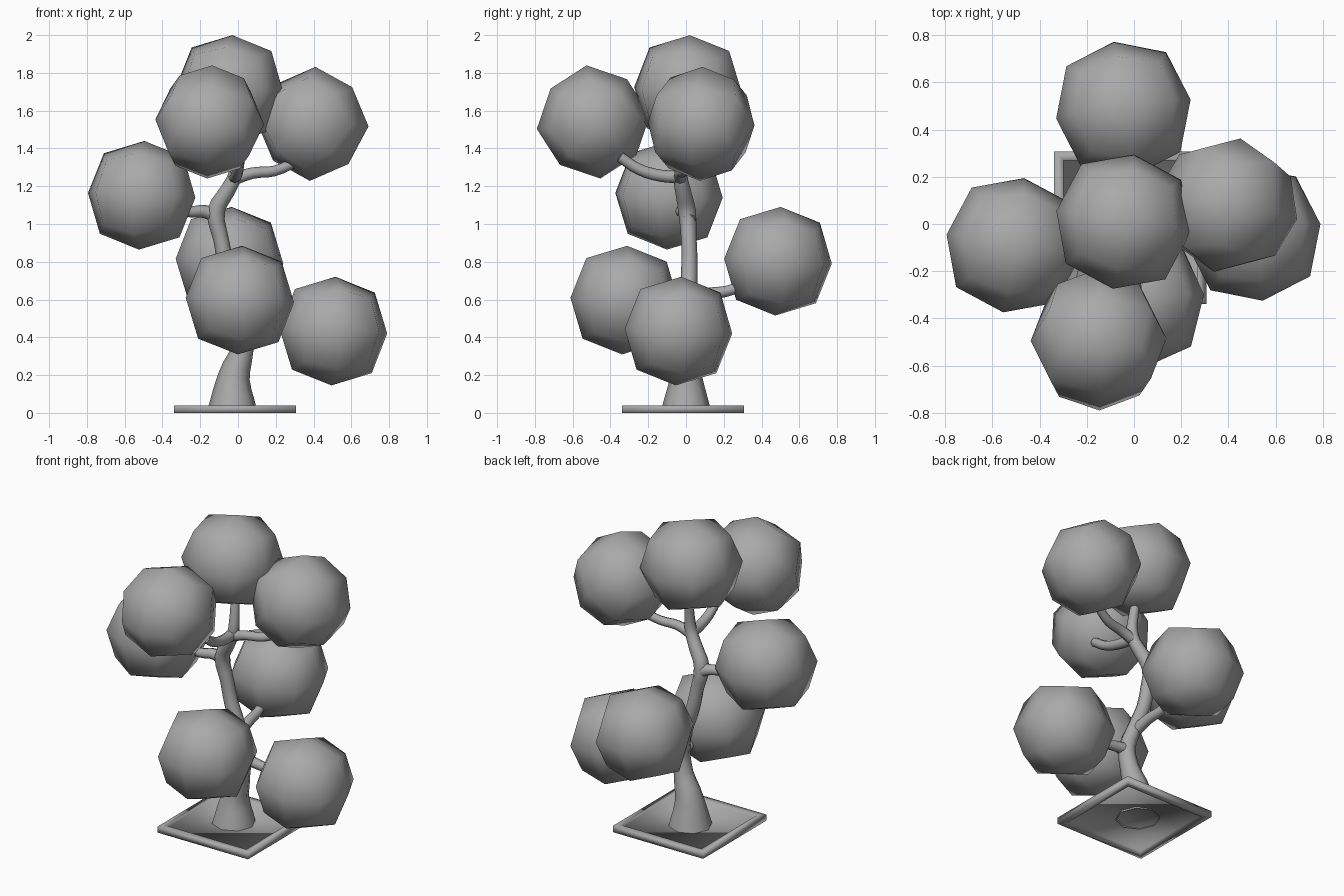
import bpy, bmesh, math

if "Cube" in bpy.data.objects:
    bpy.data.objects.remove(bpy.data.objects["Cube"])

# Mid-dark grey shared by all parts
GREY = bpy.data.materials.new("grey")
GREY.diffuse_color = (0.4, 0.4, 0.4, 1)
GREY.use_nodes = True
GREY.node_tree.nodes["Principled BSDF"].inputs["Base Color"].default_value = GREY.diffuse_color


def add_mesh(name, bm):
    me = bpy.data.meshes.new(name)
    bmesh.ops.recalc_face_normals(bm, faces=bm.faces)
    for f in bm.faces:
        f.smooth = True
    bm.to_mesh(me)
    bm.free()
    me.materials.append(GREY)
    ob = bpy.data.objects.new(name, me)
    bpy.context.collection.objects.link(ob)
    return ob


# Low-poly foliage ball: a cube split once and pushed out to a sphere
def foliage(name, centre, turn):
    bm = bmesh.new()
    bmesh.ops.create_cube(bm, size=2)
    bmesh.ops.subdivide_edges(bm, edges=bm.edges[:], cuts=1, use_grid_fill=True)
    radii = {1: 0.288, 2: 0.302, 3: 0.295}
    for v in bm.verts:
        axes = sum(abs(c) > 0.5 for c in v.co)
        v.co = v.co.normalized() * radii[axes]
    ob = add_mesh(name, bm)
    ob.location = centre
    ob.rotation_euler = [math.radians(a) for a in turn]


# Tapered eight-sided tube along points (x, y, z, radius)
def limb(name, points, caps=True):
    cu = bpy.data.curves.new(name, 'CURVE')
    cu.dimensions = '3D'
    cu.bevel_depth = 1
    cu.bevel_resolution = 2
    cu.resolution_u = 3
    cu.use_fill_caps = caps
    cu.materials.append(GREY)
    sp = cu.splines.new('BEZIER')
    sp.bezier_points.add(len(points) - 1)
    for bp, (x, y, z, r) in zip(sp.bezier_points, points):
        bp.co = (x, y, z)
        bp.radius = r
        bp.handle_left_type = bp.handle_right_type = 'AUTO'
    ob = bpy.data.objects.new(name, cu)
    bpy.context.collection.objects.link(ob)
    bpy.ops.object.select_all(action='DESELECT')
    ob.select_set(True)
    bpy.context.view_layer.objects.active = ob
    bpy.ops.object.convert(target='MESH')
    bpy.ops.object.shade_smooth_by_angle(angle=math.radians(60))


# Square base tray, recessed above and below, smooth shaded throughout
bm = bmesh.new()
corners = [(-1, -1), (1, -1), (1, 1), (-1, 1)]
section = [(0.284, 0.018), (0.284, 0), (0.323, 0), (0.323, 0.04), (0.284, 0.04), (0.284, 0.022)]
rings = [[bm.verts.new((-0.015 + a * h, -0.015 + b * h, z)) for a, b in corners]
         for h, z in section]
for lo, hi in zip(rings, rings[1:]):
    for i in range(4):
        j = (i + 1) % 4
        bm.faces.new((lo[i], lo[j], hi[j], hi[i]))
# floor panels, each split along a diagonal
top, low = rings[-1], rings[0]
for tri in ((0, 1, 2), (0, 2, 3)):
    bm.faces.new([top[i] for i in tri])
for tri in ((3, 1, 0), (3, 2, 1)):
    bm.faces.new([low[i] for i in tri])
add_mesh("base_tray", bm)

# Trunk with flared foot
limb("trunk", [
    (-0.03, 0.0, 0.01, 0.132), (-0.022, 0.0, 0.19, 0.085), (0.025, -0.01, 0.34, 0.058),
    (0.04, -0.015, 0.47, 0.05), (0.0, 0.01, 0.62, 0.046), (-0.06, 0.018, 0.78, 0.043),
    (-0.09, 0.015, 0.92, 0.041), (-0.115, 0.005, 1.07, 0.047), (-0.06, -0.015, 1.17, 0.042),
    (-0.015, -0.03, 1.26, 0.037), (-0.01, -0.02, 1.38, 0.03), (-0.02, 0.0, 1.5, 0.026)],
    caps=False)

# Branches
limb("branch_left", [(-0.09, 0.015, 1.02, 0.036), (-0.17, 0.01, 1.065, 0.035),
                     (-0.25, -0.02, 1.065, 0.03), (-0.36, -0.05, 1.09, 0.026)])
limb("branch_top_front", [(-0.02, -0.03, 1.25, 0.034), (-0.01, -0.13, 1.255, 0.032),
                          (0.0, -0.25, 1.29, 0.03), (0.01, -0.35, 1.355, 0.028)])
limb("branch_top_right", [(-0.02, -0.03, 1.24, 0.034), (0.08, -0.03, 1.27, 0.03),
                          (0.19, -0.01, 1.28, 0.028), (0.31, 0.03, 1.33, 0.026)])
limb("branch_back", [(0.0, 0.0, 0.59, 0.036), (-0.01, 0.12, 0.63, 0.032),
                     (-0.02, 0.22, 0.645, 0.029), (-0.03, 0.33, 0.69, 0.026)])
limb("branch_low_front", [(0.04, -0.01, 0.47, 0.034), (0.03, -0.1, 0.5, 0.03),
                          (0.02, -0.22, 0.54, 0.026)])
limb("branch_low_right", [(0.035, -0.01, 0.46, 0.036), (0.14, -0.02, 0.455, 0.032),
                          (0.29, -0.03, 0.44, 0.027)])

# Foliage clusters: centre and turn about x, y, z in degrees
for name, centre, turn in [
    ("foliage_top", (-0.045, 0.01, 1.712), (-2.5, 2.5, -9)),
    ("foliage_top_front", (-0.15, -0.49, 1.54), (-38, 2.5, 1)),
    ("foliage_top_right", (0.395, 0.08, 1.53), (-2.5, 47.5, -13)),
    ("foliage_left", (-0.51, -0.09, 1.152), (-2.5, 2.5, -9)),
    ("foliage_back", (-0.045, 0.487, 0.803), (-2.5, 2.5, 8)),
    ("foliage_low_front", (0.01, -0.325, 0.597), (-2.5, 2.5, 5)),
    ("foliage_low_right", (0.505, -0.04, 0.433), (-2.5, 2.5, 8)),
]:
    foliage(name, centre, turn)
